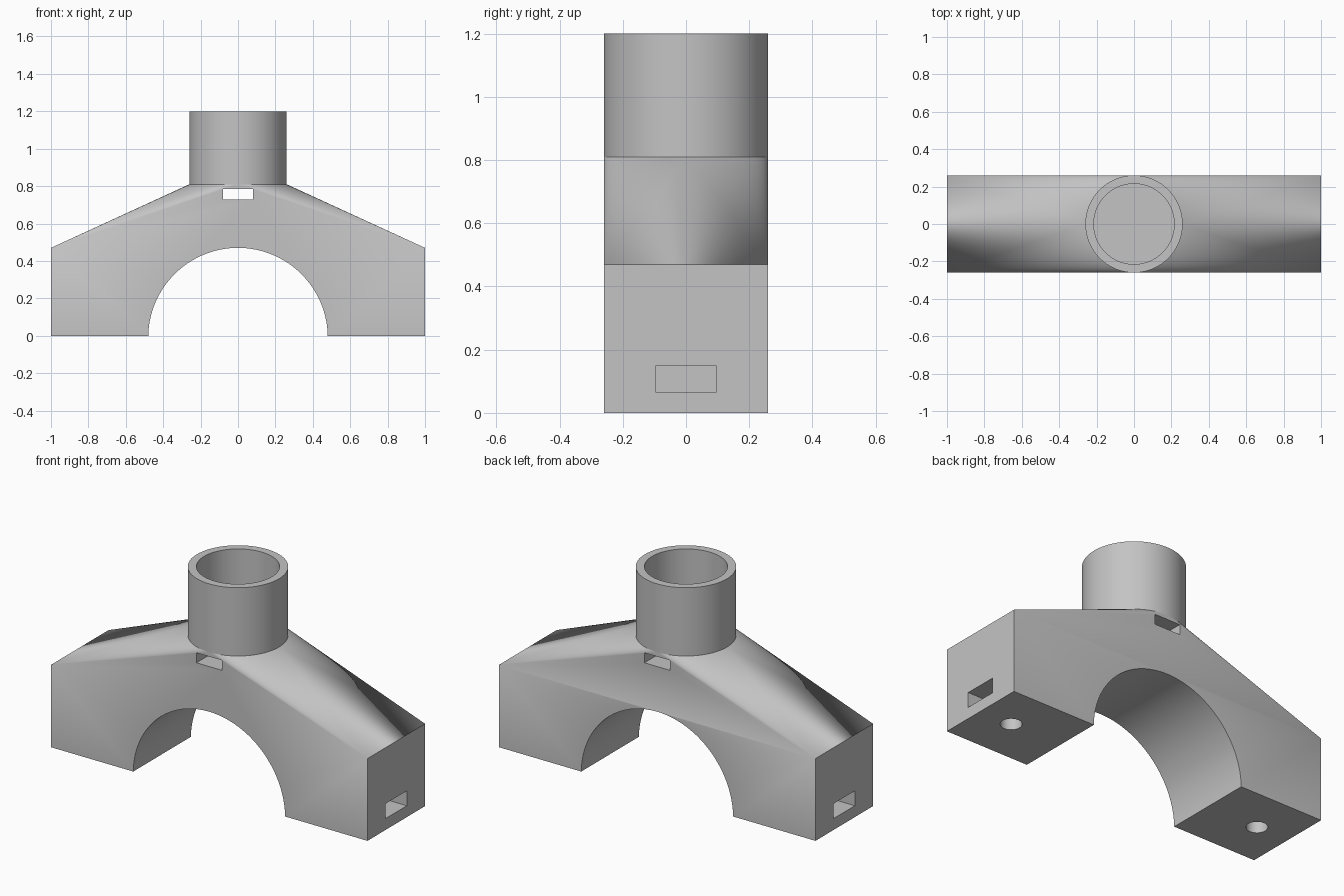
import bpy
import bmesh
import math
from mathutils import Matrix, Vector

cube = bpy.data.objects.get("Cube")
if cube:
    bpy.data.objects.remove(cube, do_unlink=True)

HALF_DEPTH = 0.26      # also the outer radius of the tube
SHOULDER = 0.47        # height of the end faces
COLLAR = 0.81          # where the tube meets the body
TOP = 1.2
BORE = 0.215
ARCH = 0.48
SIDES = 128

grey = bpy.data.materials.new("plain_grey")
grey.use_nodes = True
colour = (0.55, 0.55, 0.55, 1)
grey.diffuse_color = colour
grey.node_tree.nodes["Principled BSDF"].inputs["Base Color"].default_value = colour


def add_object(name, bm):
    bmesh.ops.recalc_face_normals(bm, faces=bm.faces)
    mesh = bpy.data.meshes.new(name)
    bm.to_mesh(mesh)
    bm.free()
    mesh.materials.append(grey)
    obj = bpy.data.objects.new(name, mesh)
    bpy.context.collection.objects.link(obj)
    return obj


def activate(obj):
    bpy.ops.object.select_all(action='DESELECT')
    obj.select_set(True)
    bpy.context.view_layer.objects.active = obj


def box(name, low, high):
    low, high = Vector(low), Vector(high)
    bm = bmesh.new()
    bmesh.ops.create_cube(bm, size=1, matrix=Matrix.Translation((low + high) / 2)
                          @ Matrix.Diagonal((high - low).to_4d()))
    return add_object(name, bm)


def cylinder(name, radius, length, centre, along_y=False, sides=SIDES):
    turn = Matrix.Rotation(math.pi / 2 if along_y else 0, 4, 'X')
    bm = bmesh.new()
    bmesh.ops.create_cone(bm, cap_ends=True, segments=sides, radius1=radius,
                          radius2=radius, depth=length,
                          matrix=Matrix.Translation(centre) @ turn)
    return add_object(name, bm)


def cut(target, cutter):
    cutter.hide_render = True
    mod = target.modifiers.new("cut", 'BOOLEAN')
    mod.operation = 'DIFFERENCE'
    mod.solver = 'EXACT'
    mod.object = cutter
    activate(target)
    bpy.ops.object.modifier_apply(modifier=mod.name)
    bpy.data.objects.remove(cutter, do_unlink=True)


def smooth(obj):
    activate(obj)
    bpy.ops.object.shade_smooth_by_angle(angle=math.radians(20))
    mod = obj.modifiers.new("even_shading", 'WEIGHTED_NORMAL')
    mod.keep_sharp = True


# Body: block whose top blends from a rectangle into the round collar
bm = bmesh.new()
for x in (-1, 1):
    for y in (-HALF_DEPTH, HALF_DEPTH):
        for z in (0, SHOULDER):
            bm.verts.new((x, y, z))
for i in range(SIDES):
    a = 2 * math.pi * i / SIDES
    bm.verts.new((HALF_DEPTH * math.cos(a), HALF_DEPTH * math.sin(a), COLLAR))
bmesh.ops.convex_hull(bm, input=bm.verts)
bmesh.ops.dissolve_limit(bm, angle_limit=math.radians(0.1),
                         verts=bm.verts, edges=bm.edges)
body = add_object("arched_body", bm)

# Arch opening and the strap slot under the collar
cut(body, cylinder("arch_cutter", ARCH, 2, (0, 0, -0.01), along_y=True))
cut(body, box("strap_slot_cutter", (-0.08, -1, 0.728), (0.08, 1, 0.785)))

# Nut pocket in each end and bolt hole under each foot
for side in (-1, 1):
    inner, outer = sorted((0.70 * side, 1.1 * side))
    cut(body, box("pocket_cutter", (inner, -0.095, 0.065), (outer, 0.095, 0.15)))
    cut(body, cylinder("bolt_cutter", 0.055, 0.2, (0.8 * side, 0, 0), sides=48))
smooth(body)

# Upright tube: a rectangle profile spun round the axis
bm = bmesh.new()
profile = [bm.verts.new((r, 0, z)) for r, z in
           ((BORE, COLLAR), (HALF_DEPTH, COLLAR), (HALF_DEPTH, TOP), (BORE, TOP))]
edges = [bm.edges.new((profile[i], profile[(i + 1) % 4])) for i in range(4)]
bmesh.ops.spin(bm, geom=profile + edges, cent=(0, 0, 0), axis=(0, 0, 1),
               angle=2 * math.pi, steps=SIDES, use_merge=True)
bmesh.ops.remove_doubles(bm, verts=bm.verts, dist=0.0001)
smooth(add_object("upright_tube", bm))
